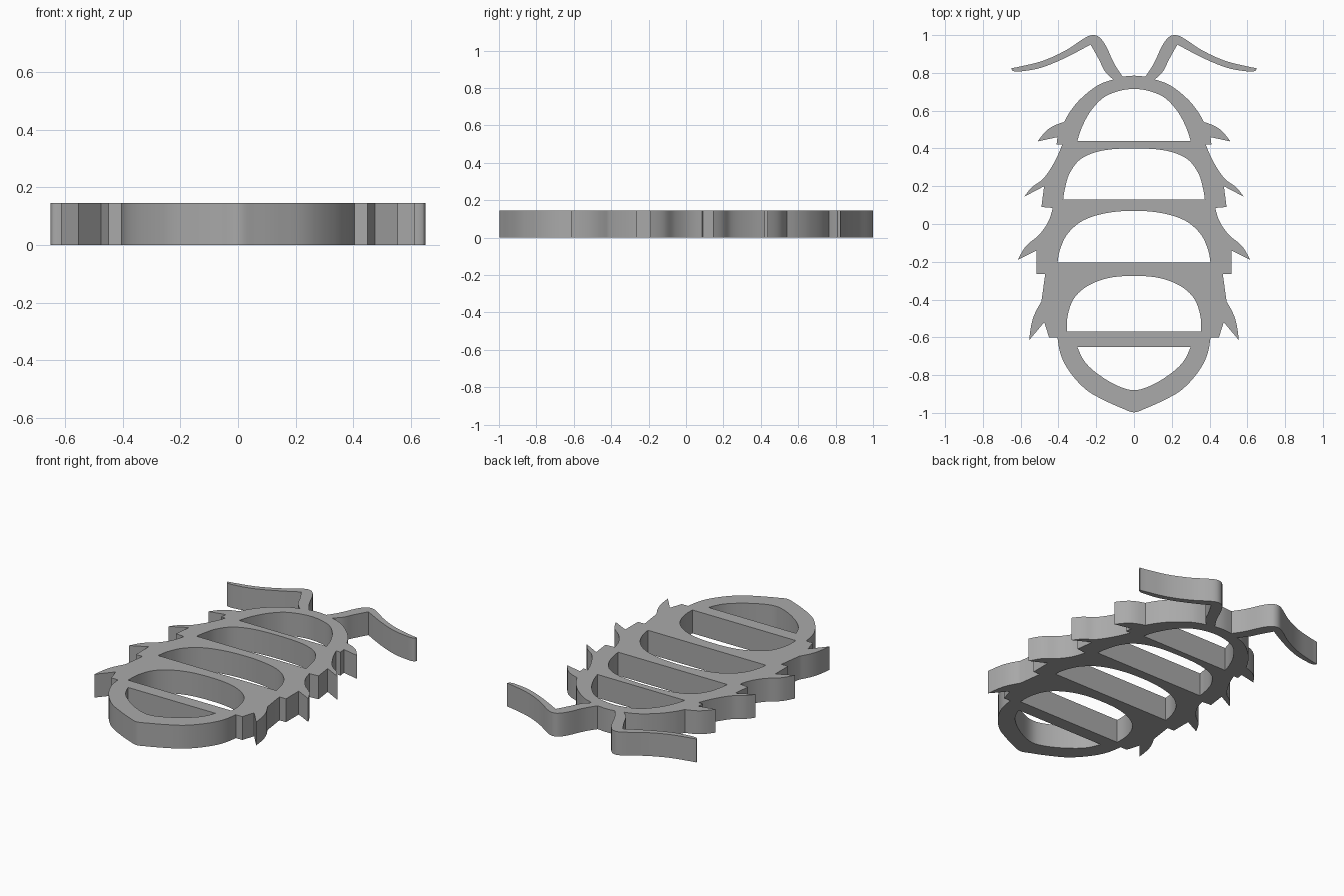
import bpy
import bmesh
from mathutils import Vector

HEIGHT = 0.145
STEPS = 6

cube = bpy.data.objects.get("Cube")
if cube:
    bpy.data.objects.remove(cube, do_unlink=True)


def smooth(*points):
    return [(Vector(p), False) for p in points]


def corner(*points):
    return [(Vector(p), True) for p in points]


def mirrored_loop(half):
    """Close a right-hand half profile with its mirror image across x = 0."""
    other = [(Vector((-p.x, p.y)), c) for p, c in reversed(half) if p.x > 0]
    return half + other


def sample(loop):
    """Run a curve through the control points, breaking it at corners."""
    result = []
    count = len(loop)
    for i in range(count):
        (a, a_corner), (b, b_corner) = loop[i], loop[(i + 1) % count]
        if a_corner and b_corner:
            result.append(a)
            continue
        chord = b - a
        size = chord.length
        start = (b - loop[i - 1][0]).normalized() * size
        end = (loop[(i + 2) % count][0] - a).normalized() * size
        if a_corner:
            start = chord * 1.5 - end * 0.5
        if b_corner:
            end = chord * 1.5 - start * 0.5
        for k in range(STEPS):
            t = k / STEPS
            u = 1 - t
            result.append(a * (u * u * (1 + 2 * t)) + b * (t * t * (3 - 2 * t))
                          + start * (t * u * u) - end * (t * t * u))
    return result


# Antenna, from the crown out to its tip and back
antenna = (
    corner((.06, .78))
    + smooth((.105, .85), (.15, .945), (.185, .99), (.22, 1), (.26, .985),
             (.36, .92), (.48, .865), (.61, .832))
    + corner((.65, .825))
    + smooth((.64, .81), (.6, .808), (.5, .825), (.38, .872))
    + corner((.23, .95))
    + smooth((.185, .87), (.155, .81))
    + corner((.11, .765)))

# Head side, then the body plates, each ending in a pointed leg
head = smooth((.19, .735), (.28, .665), (.335, .6)) + corner((.37, .54))
leg_plates = (
    smooth((.45, .505)) + corner((.51, .437), (.405, .46), (.41, .42), (.38, .42))
    + smooth((.42, .33), (.48, .24), (.54, .195))
    + corner((.58, .145), (.476, .2), (.49, .09), (.43, .085))
    + smooth((.455, .01), (.505, -.06), (.57, -.115))
    + corner((.615, -.19), (.515, -.14), (.515, -.265), (.47, -.265))
    + corner((.49, -.41)) + smooth((.535, -.5))
    + corner((.555, -.615), (.475, -.52), (.45, -.6), (.405, -.6)))

# Rounded tail plate with a blunt point
tail = smooth((.385, -.7), (.335, -.79), (.25, -.88), (.15, -.937),
              (.06, -.977), (0, -.997))

outline = smooth((0, .785)) + antenna + head + leg_plates + tail

# Openings: each begins at the middle of its arch and ends at the flat side
openings = [
    smooth((0, .715), (.14, .682), (.22, .61), (.27, .525)) + corner((.3, .44)),
    smooth((0, .4), (.17, .388), (.28, .345), (.34, .27), (.365, .19))
    + corner((.375, .13)),
    smooth((0, .07), (.15, .057), (.27, .018), (.35, -.05), (.39, -.13))
    + corner((.405, -.205)),
    smooth((0, -.275), (.13, -.285), (.24, -.325), (.315, -.39), (.35, -.48))
    + corner((.355, -.57)),
    smooth((0, -.88), (.09, -.855), (.19, -.795), (.26, -.73)) + corner((.3, -.65)),
]

# Fill the pierced outline and extrude it into a slab
bm = bmesh.new()
for half in [outline] + openings:
    verts = [bm.verts.new((p.x, p.y, 0)) for p in sample(mirrored_loop(half))]
    for i, v in enumerate(verts):
        bm.edges.new((verts[i - 1], v))
bmesh.ops.triangle_fill(bm, edges=bm.edges[:], use_beauty=True)
slab = bmesh.ops.extrude_face_region(bm, geom=bm.faces[:])
top = [g for g in slab["geom"] if isinstance(g, bmesh.types.BMVert)]
bmesh.ops.translate(bm, verts=top, vec=(0, 0, HEIGHT))
bmesh.ops.recalc_face_normals(bm, faces=bm.faces[:])

mesh = bpy.data.meshes.new("pierced_bug_body")
bm.to_mesh(mesh)
bm.free()
body = bpy.data.objects.new("pierced_bug_body", mesh)
bpy.context.collection.objects.link(body)

# Plain grey material
grey = bpy.data.materials.new("plain_grey")
grey.use_nodes = True
colour = (.4, .4, .4, 1)
grey.diffuse_color = colour
grey.node_tree.nodes["Principled BSDF"].inputs["Base Color"].default_value = colour
mesh.materials.append(grey)

# Smooth the curved walls, keep the rims and corners crisp
bpy.ops.object.select_all(action="DESELECT")
body.select_set(True)
bpy.context.view_layer.objects.active = body
bpy.ops.object.shade_smooth_by_angle(angle=0.52)
